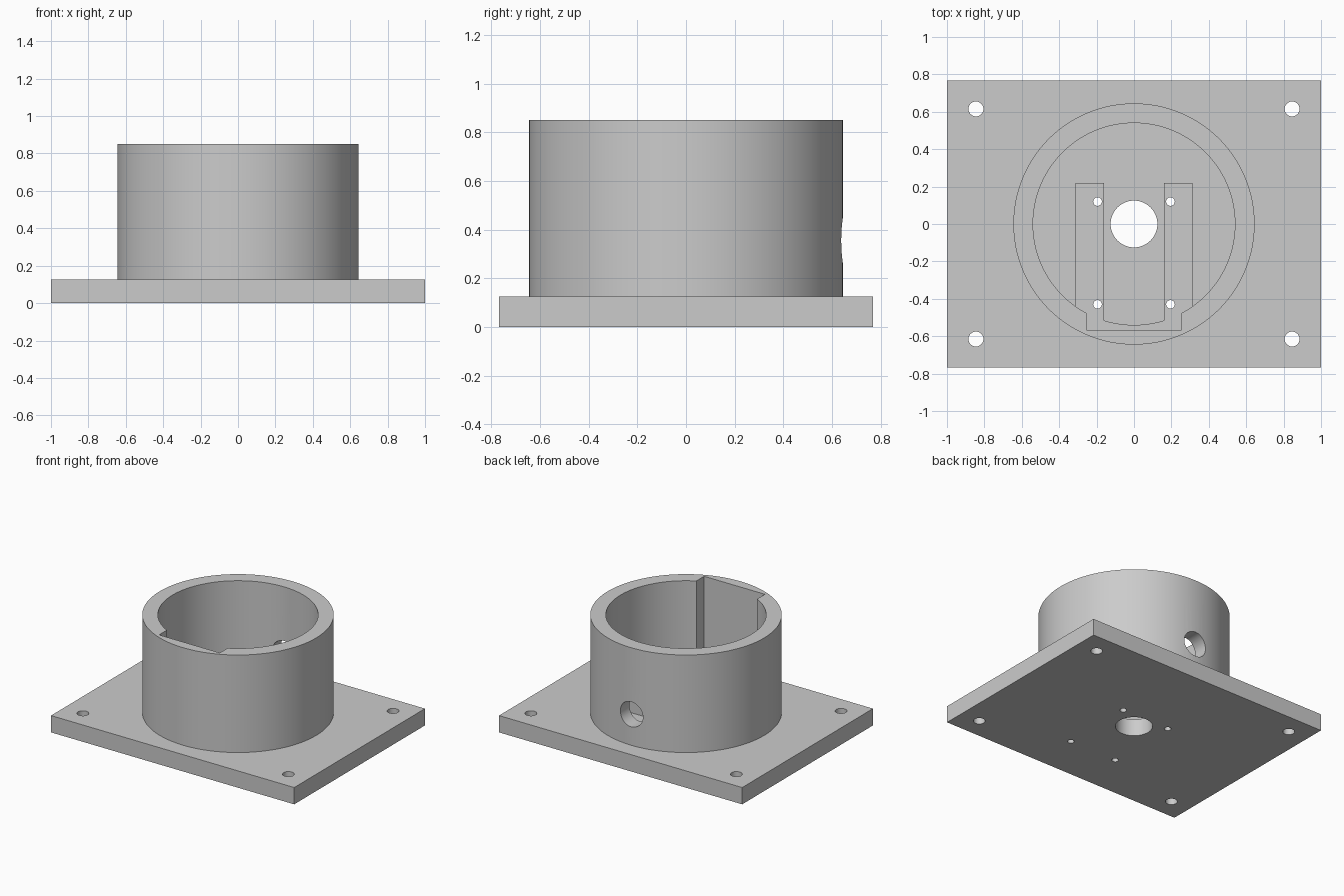
import bpy, bmesh, math
from mathutils import Matrix, Vector

if "Cube" in bpy.data.objects:
    bpy.data.objects.remove(bpy.data.objects["Cube"], do_unlink=True)

PLATE_TOP, RAIL_TOP, RING_TOP = 0.125, 0.25, 0.85
R_OUT, R_IN = 0.645, 0.54

grey = bpy.data.materials.new("light_grey")
grey.use_nodes = True
colour = (0.6, 0.6, 0.6, 1)
grey.diffuse_color = colour
grey.node_tree.nodes["Principled BSDF"].inputs["Base Color"].default_value = colour


def add(name, bm):
    mesh = bpy.data.meshes.new(name)
    bm.to_mesh(mesh)
    bm.free()
    mesh.materials.append(grey)
    obj = bpy.data.objects.new(name, mesh)
    bpy.context.collection.objects.link(obj)
    return obj


def box(name, low, high):
    low, high = Vector(low), Vector(high)
    bm = bmesh.new()
    bmesh.ops.create_cube(bm, size=1, matrix=Matrix.Translation((low + high) / 2)
                          @ Matrix.Diagonal((high - low).to_4d()))
    return add(name, bm)


def cylinder(name, r, x, y, z0, z1, sides=32):
    bm = bmesh.new()
    bmesh.ops.create_cone(bm, cap_ends=True, segments=sides, radius1=r, radius2=r,
                          depth=z1 - z0, matrix=Matrix.Translation((x, y, (z0 + z1) / 2)))
    return add(name, bm)


def carve(obj, cutter, operation='DIFFERENCE'):
    """Apply one boolean and remove its cutter."""
    cutter.hide_render = True
    mod = obj.modifiers.new("cut", 'BOOLEAN')
    mod.operation, mod.solver, mod.object = operation, 'EXACT', cutter
    bpy.context.view_layer.update()
    mesh = bpy.data.meshes.new_from_object(
        obj.evaluated_get(bpy.context.evaluated_depsgraph_get()))
    obj.modifiers.clear()
    obj.data = mesh
    bpy.data.objects.remove(cutter, do_unlink=True)


# Base plate with corner, centre and small screw holes
plate = box("base_plate", (-1, -0.768, 0), (1, 0.768, PLATE_TOP))
screws = [(sx * 0.195, y) for sx in (-1, 1) for y in (0.12, -0.43)]
corners = [(sx * 0.845, sy * 0.615) for sx in (-1, 1) for sy in (-1, 1)]
for x, y in corners:
    carve(plate, cylinder("cutter", 0.04, x, y, -1, 1))
for x, y in screws:
    carve(plate, cylinder("cutter", 0.023, x, y, -1, 1))
carve(plate, cylinder("cutter", 0.125, 0, 0, -1, 1, 64))

# Round housing wall with an inner front slot and a rear cable hole
ring = cylinder("housing_ring", R_OUT, 0, 0, PLATE_TOP, RING_TOP, 128)
carve(ring, cylinder("cutter", R_IN, 0, 0, -1, 2, 128))
carve(ring, box("cutter", (-0.25, -0.57, RAIL_TOP), (0.25, -0.3, 2)))
cable = cylinder("cutter", 0.093, 0, 0, -0.3, 0.3, 48)
cable.data.transform(Matrix.Translation((0, 0.6, 0.355)) @ Matrix.Rotation(math.pi / 2, 4, 'X'))
carve(ring, cable)

# Mounting rails, trimmed to the inside of the wall
parts = [plate, ring]
for side, name in ((1, "left_rail"), (-1, "right_rail")):
    xs = sorted((side * 0.16, side * 0.312))
    rail = box(name, (xs[0], -0.6, PLATE_TOP), (xs[1], 0.22, RAIL_TOP))
    carve(rail, cylinder("cutter", R_IN, 0, 0, -1, 2, 128), 'INTERSECT')
    for x, y in screws:
        if x * side > 0:
            carve(rail, cylinder("cutter", 0.023, x, y, -1, 1))
    parts.append(rail)

# Smooth the round walls and keep the rims sharp
bpy.ops.object.select_all(action='DESELECT')
for part in parts:
    part.select_set(True)
bpy.context.view_layer.objects.active = plate
bpy.ops.object.shade_smooth_by_angle(angle=math.radians(30))
